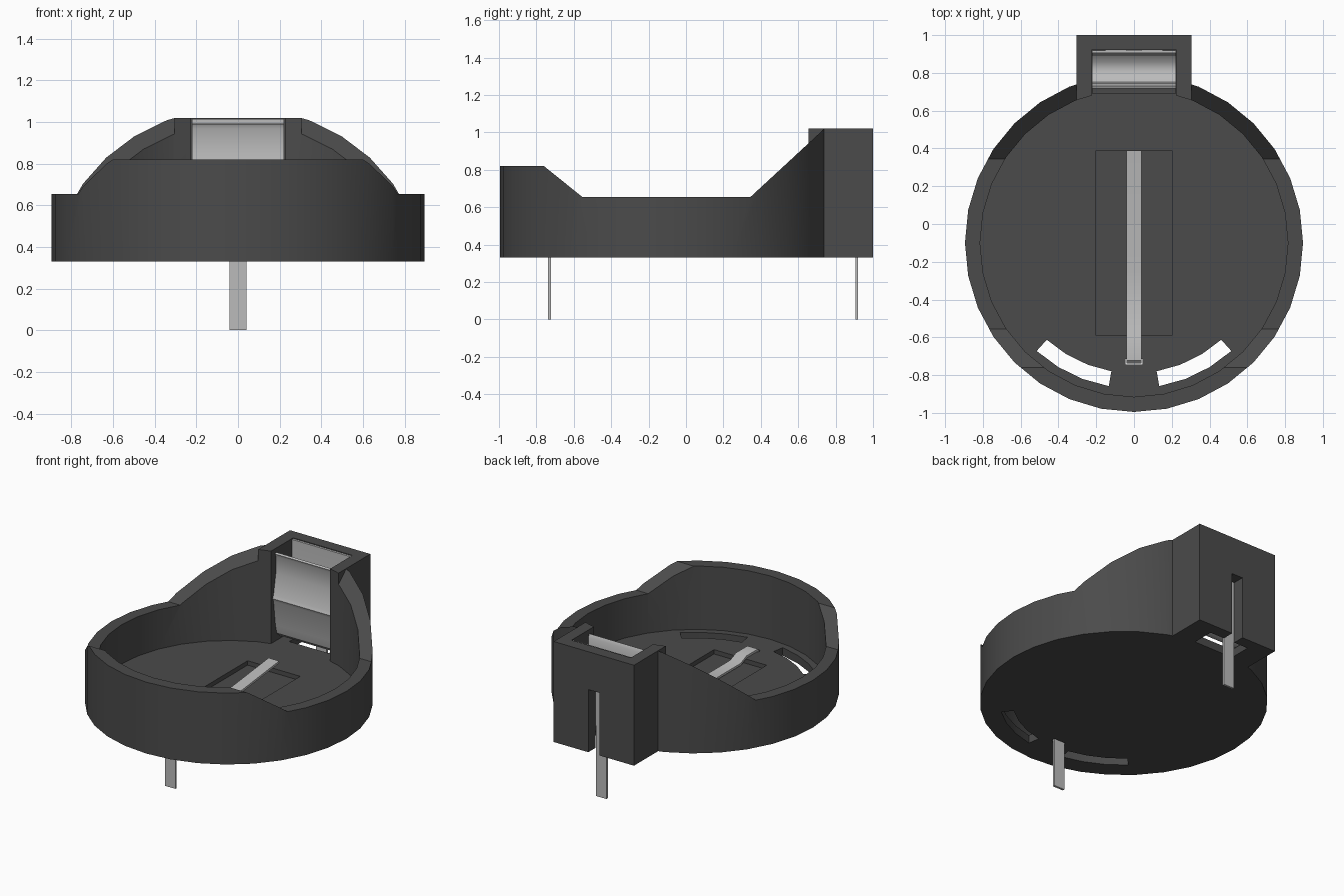
import bpy, bmesh
from math import sin, cos, radians

if "Cube" in bpy.data.objects:
    bpy.data.objects.remove(bpy.data.objects["Cube"], do_unlink=True)

CY = -0.1                       # centre of the round tray
BOTTOM, FLOOR, TOP = 0.33, 0.385, 1.02


def material(name, value):
    mat = bpy.data.materials.new(name)
    mat.use_nodes = True
    color = (value, value, value, 1)
    mat.diffuse_color = color
    mat.node_tree.nodes["Principled BSDF"].inputs["Base Color"].default_value = color
    return mat


black = material("black plastic", 0.07)
metal = material("spring metal", 0.5)


def add_object(name, bm, mat):
    bmesh.ops.recalc_face_normals(bm, faces=bm.faces)
    mesh = bpy.data.meshes.new(name)
    bm.to_mesh(mesh)
    bm.free()
    mesh.materials.append(mat)
    obj = bpy.data.objects.new(name, mesh)
    bpy.context.collection.objects.link(obj)
    return obj


def prism(name, points, lo, hi, axis="z"):
    """Extrude a 2D outline: xy outline along z, or yz outline along x."""
    bm = bmesh.new()
    place = (lambda a, b, t: (a, b, t)) if axis == "z" else (lambda a, b, t: (t, a, b))
    ends = [[bm.verts.new(place(a, b, t)) for a, b in points] for t in (lo, hi)]
    for ring in ends:
        bm.faces.new(ring)
    n = len(points)
    for i in range(n):
        j = (i + 1) % n
        bm.faces.new((ends[0][i], ends[0][j], ends[1][j], ends[1][i]))
    return add_object(name, bm, black)


def block(name, half_x, y0, y1, z0, z1):
    return prism(name, [(-half_x, y0), (half_x, y0), (half_x, y1), (-half_x, y1)], z0, z1)


def arc(radius, start, end, steps):
    angles = [radians(start + (end - start) * i / steps) for i in range(steps + 1)]
    return [(radius * cos(a), CY + radius * sin(a)) for a in angles]


def disc(name, radius, z0, z1):
    return prism(name, arc(radius, 0, 360, 32)[:-1], z0, z1)


def activate(obj):
    bpy.ops.object.select_all(action="DESELECT")
    obj.select_set(True)
    bpy.context.view_layer.objects.active = obj


def combine(obj, tool, operation):
    activate(obj)
    mod = obj.modifiers.new("shape", "BOOLEAN")
    mod.operation, mod.solver, mod.object = operation, "EXACT", tool
    bpy.ops.object.modifier_apply(modifier=mod.name)
    bpy.data.objects.remove(tool, do_unlink=True)


def ribbon(name, path, half_x, thickness=0.015):
    """Bent sheet strip following a yz path."""
    bm = bmesh.new()
    rows = [[bm.verts.new((x, y, z)) for x in (-half_x, half_x)] for y, z in path]
    for a, b in zip(rows, rows[1:]):
        bm.faces.new((a[0], a[1], b[1], b[0]))
    obj = add_object(name, bm, metal)
    activate(obj)
    mod = obj.modifiers.new("sheet", "SOLIDIFY")
    mod.thickness, mod.offset, mod.use_even_offset = thickness, 0, True
    bpy.ops.object.modifier_apply(modifier=mod.name)
    return obj


# Round tray, with the rim height following a side outline
holder = disc("holder_body", 0.895, BOTTOM, TOP)
rim = [(-1.2, 0.1), (-1.2, 0.82), (-0.76, 0.82), (-0.555, 0.655),
       (0.345, 0.655), (0.74, TOP), (0.74, 1.3), (1.2, 1.3), (1.2, 0.1)]
combine(holder, prism("rim_outline", rim, -1.2, 1.2, "x"), "INTERSECT")

# Rear housing for the side contact
combine(holder, block("housing", 0.305, 0.6, 1.0, BOTTOM, TOP), "UNION")

# Cell cavity, housing cavity, floor opening, rear pin slot, floor recess, pin hole
cutters = [
    disc("cell_cavity", 0.815, FLOOR, 1.3),
    block("housing_cavity", 0.225, 0.4, 0.92, FLOOR, 1.3),
    block("floor_opening", 0.15, 0.77, 0.92, 0.2, 0.5),
    block("rear_slot", 0.042, 0.88, 1.1, 0.2, 0.76),
    block("floor_recess", 0.2, -0.59, 0.39, 0.355, 0.5),
    block("pin_hole", 0.045, -0.745, -0.715, 0.2, 0.5),
]
# Curved slots at the front of the floor
for start, end in ((-80, -48), (-132, -100)):
    outline = arc(0.77, start, end, 3) + arc(0.69, end, start, 3)
    cutters.append(prism("curved_slot", outline, 0.2, 0.5))
for cutter in cutters:
    combine(holder, cutter, "DIFFERENCE")

# Lower contact strip with its front pin
lower = ribbon("lower_contact",
               [(0.39, 0.44), (-0.25, 0.368), (-0.54, 0.368), (-0.6, 0.395),
                (-0.72, 0.395), (-0.73, 0.385), (-0.73, 0)], 0.04)

# Side contact: folded spring plate in the housing
spring = ribbon("side_contact",
                [(0.912, 1.015), (0.912, 0.5), (0.895, 0.44), (0.86, 0.41),
                 (0.82, 0.4), (0.78, 0.41), (0.745, 0.44), (0.73, 0.5),
                 (0.71, 0.67), (0.7, 0.69), (0.71, 0.71), (0.735, 0.85),
                 (0.735, 0.97), (0.725, 0.99)], 0.222)
rear_pin = ribbon("rear_pin", [(0.913, 0.76), (0.913, 0)], 0.04)

for part in (holder, lower, spring, rear_pin):
    activate(part)
    bpy.ops.object.shade_smooth_by_angle(angle=radians(30))
